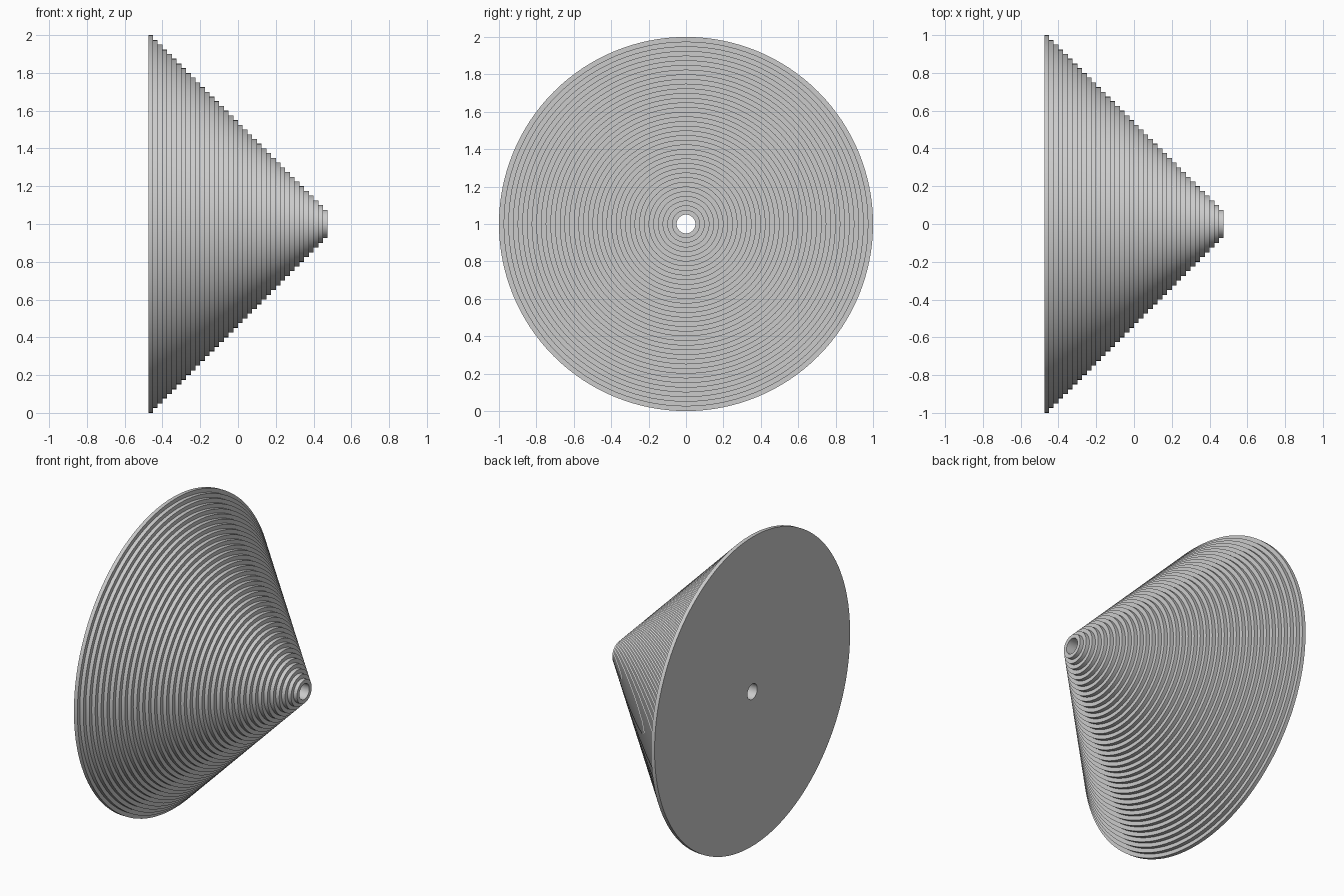
import bpy
import bmesh
import math
from mathutils import Vector

cube = bpy.data.objects.get("Cube")
if cube:
    bpy.data.objects.remove(cube, do_unlink=True)

STEPS = 38          # number of stacked discs
STEP = 0.025        # disc thickness and radius change
BORE = 0.05         # radius of the through hole
SEGMENTS = 128

# Plain grey material
grey = bpy.data.materials.new("light_grey")
grey.use_nodes = True
colour = (0.6, 0.6, 0.6, 1)
grey.diffuse_color = colour
grey.node_tree.nodes["Principled BSDF"].inputs["Base Color"].default_value = colour

# Staircase profile: (position along the axis, radius)
start = -STEPS * STEP / 2
profile = [(start, BORE)]
for i in range(STEPS):
    radius = 1 - i * STEP
    profile += [(start + i * STEP, radius), (start + (i + 1) * STEP, radius)]
profile.append((-start, BORE))

# Revolve the closed profile around the horizontal axis
bm = bmesh.new()
verts = [bm.verts.new((x, 0, 1 + r)) for x, r in profile]
edges = [bm.edges.new((v, verts[(i + 1) % len(verts)])) for i, v in enumerate(verts)]
bmesh.ops.spin(bm, geom=verts + edges, cent=Vector((0, 0, 1)), axis=Vector((1, 0, 0)),
               angle=math.tau, steps=SEGMENTS, use_duplicate=False)
bmesh.ops.remove_doubles(bm, verts=bm.verts[:], dist=0.0002)
bmesh.ops.recalc_face_normals(bm, faces=bm.faces[:])

mesh = bpy.data.meshes.new("stepped_cone")
bm.to_mesh(mesh)
bm.free()
mesh.materials.append(grey)
cone = bpy.data.objects.new("stepped_cone", mesh)
bpy.context.collection.objects.link(cone)

# Smooth round walls with sharp step edges
bpy.ops.object.select_all(action='DESELECT')
cone.select_set(True)
bpy.context.view_layer.objects.active = cone
bpy.ops.object.shade_smooth_by_angle(angle=math.radians(30))
